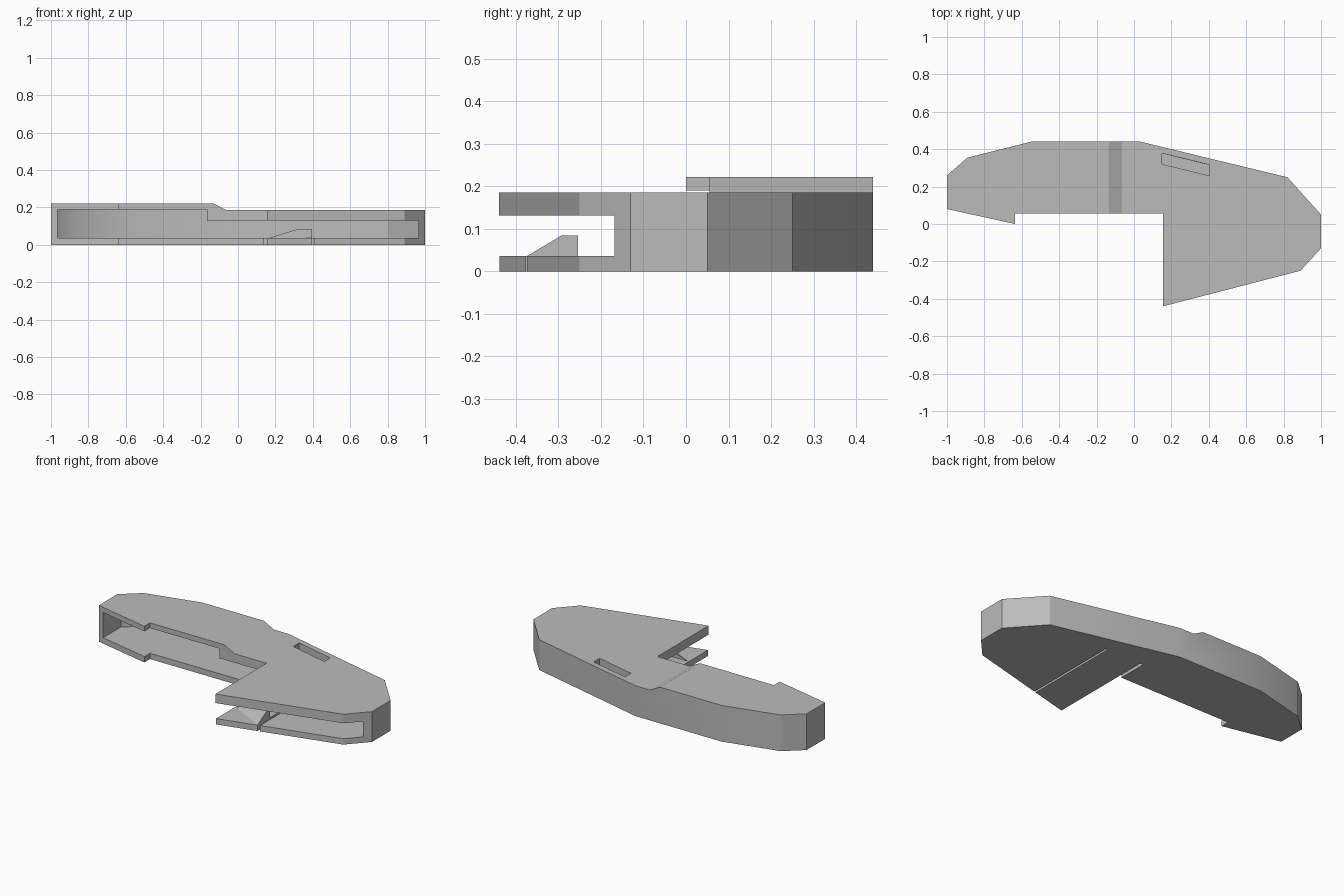
import bpy, bmesh
from math import radians

cube = bpy.data.objects.get("Cube")
if cube:
    bpy.data.objects.remove(cube)

grey = bpy.data.materials.new("plain grey")
grey.use_nodes = True
colour = (0.5, 0.5, 0.5, 1)
grey.diffuse_color = colour
grey.node_tree.nodes["Principled BSDF"].inputs["Base Color"].default_value = colour


def loft(name, bottom, top):
    """Closed solid between two matching loops of 3D points."""
    bm = bmesh.new()
    a = [bm.verts.new(p) for p in bottom]
    b = [bm.verts.new(p) for p in top]
    bm.faces.new(a)
    bm.faces.new(b)
    for i in range(len(a)):
        j = (i + 1) % len(a)
        bm.faces.new((a[i], a[j], b[j], b[i]))
    bmesh.ops.recalc_face_normals(bm, faces=bm.faces)
    mesh = bpy.data.meshes.new(name)
    bm.to_mesh(mesh)
    bm.free()
    mesh.materials.append(grey)
    obj = bpy.data.objects.new(name, mesh)
    bpy.context.collection.objects.link(obj)
    return obj


def prism(name, outline, z0, z1):
    return loft(name, [(x, y, z0) for x, y in outline], [(x, y, z1) for x, y in outline])


def box(name, x0, x1, y0, y1, z0, z1):
    return prism(name, [(x0, y0), (x1, y0), (x1, y1), (x0, y1)], z0, z1)


# Half shell, solid at first
shell = prism("half_shell", [
    (1, -.13), (1, .05), (.82, .25), (.035, .44), (-.55, .44), (-.89, .355), (-1, .26),
    (-1, .08), (-.635, 0), (-.635, .055), (.155, .055), (.155, -.44), (.89, -.25)], 0, .222)

# Sloped step down to the lower half of the top
step = [(-.2, .257), (-.063, .186), (1.2, .186), (1.2, .257)]
cutters = [loft("step_cutter", [(x, -.6, z) for x, z in step], [(x, .6, z) for x, z in step])]

# Cavity, open to the front, taller at the right-hand end
back = [(.036, .405), (-.545, .405), (-.873, .32), (-.965, .243), (-.965, -.6)]
cutters.append(prism("low_cavity_cutter",
                     [(.965, -.6), (.965, .037), (.802, .218)] + back, .036, .131))
cutters.append(prism("high_cavity_cutter",
                     [(-.165, -.6), (-.165, .405)] + back[1:], .08, .19))

# Slits that free the latch tongue, and the latch window in the top
cutters.append(box("outer_slit_cutter", .396, .41, -.6, .245, -.1, .06))
cutters.append(box("inner_slit_cutter", .138, .158, -.6, .245, -.1, .06))
cutters.append(prism("window_cutter", [(.15, .32), (.405, .258), (.405, .316), (.15, .378)], .1, .3))

for cutter in cutters:
    mod = shell.modifiers.new(cutter.name, 'BOOLEAN')
    mod.operation = 'DIFFERENCE'
    mod.solver = 'EXACT'
    mod.object = cutter
bpy.context.view_layer.objects.active = shell
shell.select_set(True)
for cutter in cutters:
    bpy.ops.object.modifier_apply(modifier=cutter.name)
    bpy.data.objects.remove(cutter)
bpy.ops.object.shade_smooth_by_angle(angle=radians(25.5))

# Ramped latch tooth on the tongue
loft("latch_tooth",
     [(.16, -.254, .035), (.396, -.376, .035), (.396, -.254, .035)],
     [(.32, -.254, .085), (.396, -.292, .085), (.396, -.254, .085)])
